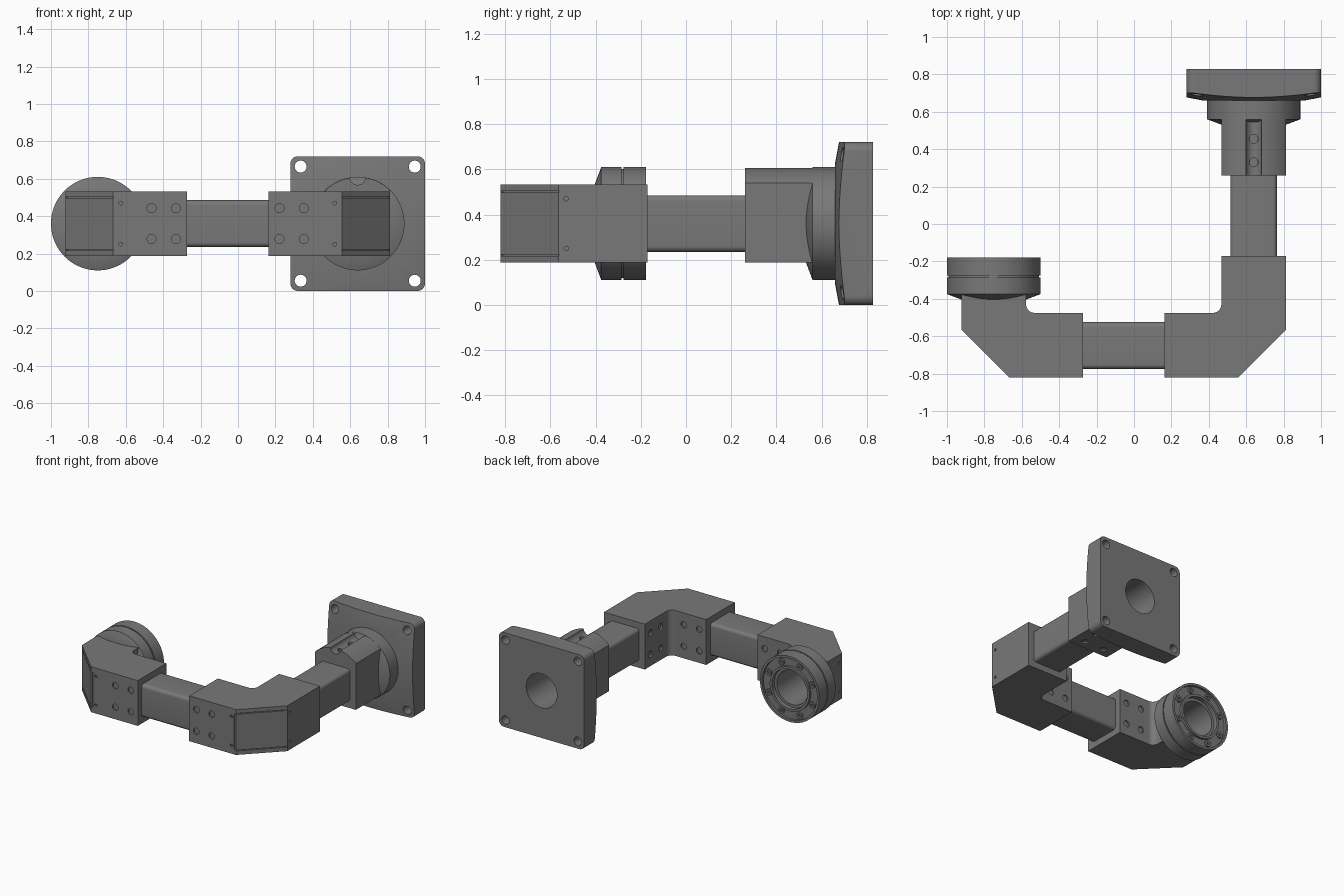
import bpy, bmesh
from math import sin, cos, pi, radians
from mathutils import Vector

if "Cube" in bpy.data.objects:
    bpy.data.objects.remove(bpy.data.objects["Cube"], do_unlink=True)

GREY = (0.19, 0.19, 0.19, 1)
mat = bpy.data.materials.new("dark_grey")
mat.use_nodes = True
mat.diffuse_color = GREY
mat.node_tree.nodes["Principled BSDF"].inputs["Base Color"].default_value = GREY

ZC = 0.36            # height of the arm's centre line
HALF = 0.173         # half width of the square housings
PLATE_X, RING_X = 0.64, -0.75


def arc(cx, cy, r, a, b, n):
    return [(cx + r * cos(radians(a + (b - a) * i / n)),
             cy + r * sin(radians(a + (b - a) * i / n))) for i in range(n + 1)]


def circle(cx, cy, r, n=24):
    return arc(cx, cy, r, 0, 360, n)[:-1]


def rounded(cx, cy, h, r):
    pts = []
    for k, (sx, sy) in enumerate([(1, 1), (-1, 1), (-1, -1), (1, -1)]):
        pts += arc(cx + sx * (h - r), cy + sy * (h - r), r, 90 * k, 90 * k + 90, 6)
    return pts


def rect(cx, cy, hx, hy):
    return [(cx - hx, cy - hy), (cx + hx, cy - hy), (cx + hx, cy + hy), (cx - hx, cy + hy)]


def prism(bm, pts, axis, a, b):
    """Extrude a 2D outline along one axis from a to b."""
    def place(p, t):
        u, v = p
        return {"X": (t, u, v), "Y": (u, t, v), "Z": (u, v, t)}[axis]
    lo = [bm.verts.new(place(p, a)) for p in pts]
    hi = [bm.verts.new(place(p, b)) for p in pts]
    bm.faces.new(lo)
    bm.faces.new(hi)
    for i in range(len(pts)):
        j = (i + 1) % len(pts)
        bm.faces.new((lo[i], lo[j], hi[j], hi[i]))


def lathe(bm, profile, cx, cz=ZC, n=72):
    """Turn a closed (radius, y) outline about an axis along y."""
    rings = [[bm.verts.new((cx + r * cos(2 * pi * k / n), y, cz + r * sin(2 * pi * k / n)))
              for k in range(n)] for r, y in profile]
    for i, ring in enumerate(rings):
        nxt = rings[(i + 1) % len(rings)]
        for k in range(n):
            m = (k + 1) % n
            bm.faces.new((ring[k], ring[m], nxt[m], nxt[k]))


def finish(name, bm):
    bmesh.ops.recalc_face_normals(bm, faces=bm.faces)
    me = bpy.data.meshes.new(name)
    bm.to_mesh(me)
    bm.free()
    ob = bpy.data.objects.new(name, me)
    bpy.context.collection.objects.link(ob)
    me.materials.append(mat)
    return ob


def boolean(ob, cutter, op="DIFFERENCE"):
    mod = ob.modifiers.new("cut", "BOOLEAN")
    mod.object, mod.operation, mod.solver = cutter, op, "EXACT"
    bpy.context.view_layer.objects.active = ob
    bpy.ops.object.modifier_apply(modifier=mod.name)
    bpy.data.objects.remove(cutter, do_unlink=True)


# Square tubes
bm = bmesh.new()
prism(bm, rounded(-0.65, ZC, 0.125, 0.025), "X", -0.32, 0.22)
finish("front_tube", bm)
bm = bmesh.new()
prism(bm, rounded(PLATE_X, ZC, 0.125, 0.025), "Y", -0.22, 0.40)
finish("side_tube", bm)


# Elbows: s points from the outer corner towards the middle
def elbow(name, x0, s, y_end, long_arm):
    def at(pts):
        return [(x0 + s * u, v) for u, v in pts]
    outline = ([(0.65, -0.82), (0.65, -0.475)]
               + arc(0.39, -0.43, 0.045, 270, 180, 8)
               + [(0.345, y_end), (0, y_end), (0, -0.565), (0.255, -0.82)])
    bm = bmesh.new()
    prism(bm, at(outline), "Z", ZC - HALF, ZC + HALF)
    body = finish(name, bm)

    cut = bmesh.new()
    for sz in (-1, 1):
        z = ZC + sz * 0.0825
        for d in (0.46, 0.59):                       # screw recesses
            for y in (-0.82, -0.475):
                prism(cut, circle(x0 + s * d, z, 0.024), "Y", y - 0.012, y + 0.012)
        if long_arm:
            for y in (-0.235, -0.36):
                x = x0 + s * 0.345
                prism(cut, circle(y, z, 0.024), "X", x - 0.012, x + 0.012)
        z = ZC + sz * 0.11                           # cover pin holes
        prism(cut, circle(x0 + s * 0.295, z, 0.01, 12), "Y", -0.84, -0.805)
        prism(cut, circle(-0.53, z, 0.01, 12), "X", x0 - 0.015, x0 + 0.015)
        z = ZC + sz * 0.14                           # cover seams
        seam = [(-0.01, -0.57), (0.25, -0.83), (0.262, -0.81), (0.01, -0.555)]
        prism(cut, at(seam), "Z", z - 0.003, z + 0.003)
    prism(cut, rect(x0 + s * 0.27, ZC, 0.002, 0.135), "Y", -0.83, -0.812)
    if not long_arm:                                 # bore behind the ring
        prism(cut, circle(RING_X, ZC, 0.13, 72), "Y", -0.6, -0.3)
    boolean(body, finish("elbow_cutter", cut))


elbow("left_elbow", 0.812, -1, -0.17, True)
elbow("right_elbow", -0.922, 1, -0.372, False)

# Round coupling ring with a groove, stepped rear face and screws
bm = bmesh.new()
lathe(bm, [(0.13, -0.40), (0.17, -0.405), (0.25, -0.375), (0.25, -0.285), (0.242, -0.285),
           (0.242, -0.276), (0.25, -0.276), (0.25, -0.178), (0.232, -0.178), (0.232, -0.196),
           (0.168, -0.196), (0.168, -0.178), (0.15, -0.178), (0.15, -0.21), (0.13, -0.21)], RING_X)
finish("coupling_ring", bm)
bm = bmesh.new()
for k in range(8):
    a = 2 * pi * (k + 0.5) / 8
    lathe(bm, [(0.01, -0.20), (0.024, -0.20), (0.024, -0.183), (0.01, -0.183)],
          RING_X + 0.2 * cos(a), ZC + 0.2 * sin(a), 20)
finish("ring_screws", bm)

# Tube socket with an arched, grooved top
bm = bmesh.new()
outline = [(PLATE_X - HALF, ZC - HALF), (PLATE_X + HALF, ZC - HALF)]
outline += arc(PLATE_X, ZC, 0.249, 46, 134, 24)
prism(bm, outline, "Y", 0.26, 0.60)
socket = finish("tube_socket", bm)
cut = bmesh.new()
prism(cut, circle(PLATE_X, ZC + 0.25, 0.043), "Y", 0.2, 0.562)
boolean(socket, finish("groove_cutter", cut))
cut = bmesh.new()
for y in (0.33, 0.455):
    prism(cut, circle(PLATE_X, y, 0.024), "Z", ZC + 0.195, ZC + 0.3)
    for dx in (-0.0825, 0.0825):
        prism(cut, circle(PLATE_X + dx, y, 0.024), "Z", 0.17, ZC - HALF + 0.012)
prism(cut, circle(PLATE_X, ZC, 0.13, 72), "Y", 0.42, 0.9)
boolean(socket, finish("socket_cutter", cut))

# Round neck between socket and plate
bm = bmesh.new()
lathe(bm, [(0.13, 0.53), (0.17, 0.53), (0.25, 0.56), (0.25, 0.67), (0.13, 0.67)], PLATE_X)
finish("neck_flange", bm)

# Mounting plate: shallow cone trimmed to a rounded square, hollow at the back
bm = bmesh.new()
lathe(bm, [(0.13, 0.66), (0.27, 0.66), (0.6, 0.722), (0.6, 0.828), (0.13, 0.828)], PLATE_X)
plate = finish("mounting_plate", bm)
bm = bmesh.new()
prism(bm, rounded(PLATE_X, ZC, 0.36, 0.04), "Y", 0.5, 1.0)
boolean(plate, finish("plate_trim", bm), "INTERSECT")

bm = bmesh.new()
lathe(bm, [(0.15, 0.69), (0.27, 0.69), (0.6, 0.752), (0.6, 0.9), (0.15, 0.9)], PLATE_X)
pocket = finish("pocket_cutter", bm)
bm = bmesh.new()
prism(bm, rounded(PLATE_X, ZC, 0.332, 0.03), "Y", 0.5, 1.0)
boolean(pocket, finish("pocket_trim", bm), "INTERSECT")
boolean(plate, pocket)

corners = [(PLATE_X + sx * 0.305, ZC + sz * 0.305) for sx in (-1, 1) for sz in (-1, 1)]
cut = bmesh.new()
for x, z in corners:
    prism(cut, circle(x, z, 0.032), "Y", 0.5, 1.0)
boolean(plate, finish("bolt_hole_cutter", cut))

bm = bmesh.new()
for x, z in corners:
    lathe(bm, [(0.032, 0.71), (0.05, 0.71), (0.05, 0.826), (0.032, 0.826)], x, z, 24)
finish("corner_bosses", bm)

bm = bmesh.new()
lathe(bm, [(0.19, 0.68), (0.21, 0.68), (0.21, 0.826), (0.19, 0.826)], PLATE_X)
finish("plate_ring", bm)

# Radial ribs in the hollow back
bm = bmesh.new()
for q in range(4):
    for off, reach in ((-20, 0.355), (20, 0.355), (45, 0.39)):
        a = radians(90 * q + off)
        d, n = Vector((cos(a), sin(a))), Vector((-sin(a), cos(a))) * 0.009
        c = Vector((PLATE_X, ZC))
        pts = [c + d * 0.2 - n, c + d * reach - n, c + d * reach + n, c + d * 0.2 + n]
        prism(bm, [tuple(p) for p in pts], "Y", 0.705, 0.815)
finish("plate_ribs", bm)

# Smooth curved faces, keep hard edges
bpy.ops.object.select_all(action="DESELECT")
for ob in bpy.context.collection.objects:
    if ob.type == "MESH" and mat.name in ob.data.materials:
        ob.select_set(True)
        bpy.context.view_layer.objects.active = ob
bpy.ops.object.shade_smooth_by_angle(angle=radians(30))
